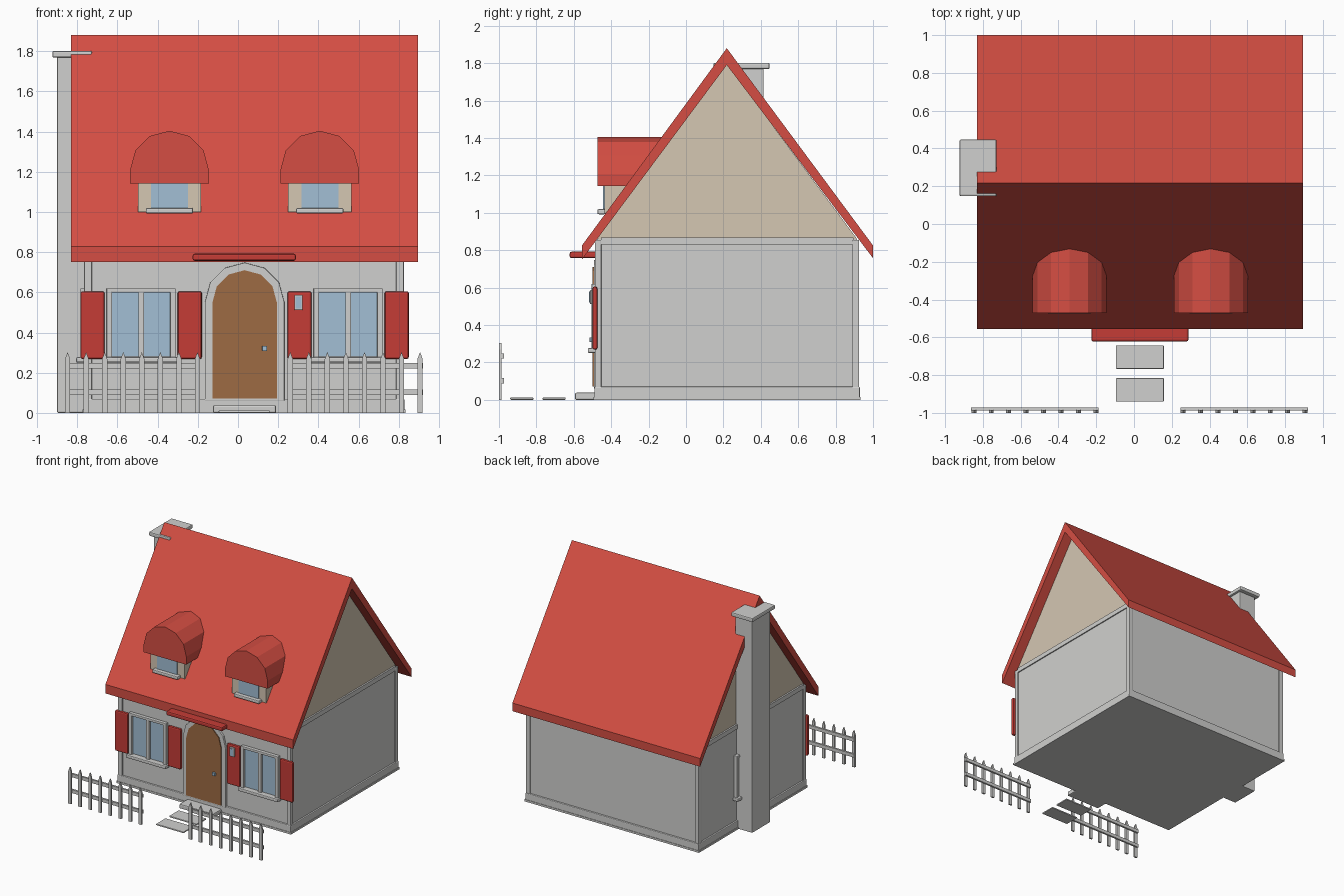
import bpy
import bmesh
from math import cos, sin, pi

cube = bpy.data.objects.get("Cube")
if cube:
    bpy.data.objects.remove(cube, do_unlink=True)


def material(name, rgb):
    m = bpy.data.materials.new(name)
    m.use_nodes = True
    m.diffuse_color = (*rgb, 1)
    m.node_tree.nodes["Principled BSDF"].inputs["Base Color"].default_value = (*rgb, 1)
    return m


GREY = material("pale grey", (0.63, 0.63, 0.62))
RED = material("roof red", (0.66, 0.076, 0.056))
SHUTTER = material("shutter red", (0.56, 0.045, 0.037))
TAN = material("cream plaster", (0.66, 0.57, 0.45))
BLUE = material("glass blue", (0.36, 0.52, 0.66))
BROWN = material("door brown", (0.34, 0.145, 0.057))

MID = 0.033            # centre line of the house in x
FRONT, BACK = -0.475, 0.915
LEFT, RIGHT = -0.755, 0.815
RIDGE = 0.218


def finish(name, bm, mat, bevel=0):
    bmesh.ops.recalc_face_normals(bm, faces=bm.faces)
    mesh = bpy.data.meshes.new(name)
    bm.to_mesh(mesh)
    bm.free()
    mesh.materials.append(mat)
    obj = bpy.data.objects.new(name, mesh)
    bpy.context.collection.objects.link(obj)
    if bevel:
        mod = obj.modifiers.new("Bevel", "BEVEL")
        mod.width = bevel
        mod.segments = 2
    return obj


def box(name, x, y, z, mat, bevel=0):
    bm = bmesh.new()
    bmesh.ops.create_cube(bm, size=1)
    for v in bm.verts:
        for i, span in enumerate((x, y, z)):
            v.co[i] = sum(span) / 2 + v.co[i] * (span[1] - span[0])
    return finish(name, bm, mat, bevel)


def prism(name, profile, span, axis, mat, bevel=0):
    """Extrude a closed profile along x (profile is y, z) or y (profile is x, z)."""
    bm = bmesh.new()

    def place(a, z, t):
        return (t, a, z) if axis == "x" else (a, t, z)
    face = bm.faces.new([bm.verts.new(place(a, z, span[0])) for a, z in profile])
    out = bmesh.ops.extrude_face_region(bm, geom=[face])
    for v in out["geom"]:
        if isinstance(v, bmesh.types.BMVert):
            v.co[0 if axis == "x" else 1] = span[1]
    return finish(name, bm, mat, bevel)


def arch(cx, radius, bottom, spring, steps=6):
    arc = [(cx + radius * cos(pi * i / steps), spring + radius * sin(pi * i / steps))
           for i in range(steps + 1)]
    return [(cx + radius, bottom)] + arc + [(cx - radius, bottom)]


# Main body, walls and gables
prism("gable_body", [(FRONT + .004, .05), (BACK - .004, .05), (BACK - .004, .865),
                     (RIDGE, 1.795), (FRONT + .004, .865)],
      (LEFT + .004, RIGHT - .004), "x", TAN)
box("walls", (LEFT, RIGHT), (FRONT, BACK), (.05, .86), GREY)
box("foundation", (-.768, .828), (-.49, .93), (0, .07), GREY, .006)
box("ground_slab", (-.773, .833), (-.494, .934), (0, .016), GREY)
for sx, x in (("left", (-.766, -.727)), ("right", (.787, .826))):
    for sy, y in (("front", (-.487, -.452)), ("back", (.89, .926))):
        box(f"{sy}_{sx}_corner_post", x, y, (.06, .855), GREY, .005)
for side, x in (("left", (-.764, -.74)), ("right", (.80, .824))):
    box(f"{side}_wall_band", x, (-.455, .895), (.83, .868), GREY)

# Roof with sloping slabs
prism("roof", [(-.555, .752), (RIDGE, 1.79), (1, .757),
               (1, .825), (RIDGE, 1.88), (-.555, .827)], (-.83, .896), "x", RED)

# Chimney
box("chimney", (-.9, -.745), (.175, .415), (0, 1.78), GREY, .006)
box("chimney_cap", (-.924, -.727), (.147, .447), (1.768, 1.802), GREY, .008)


# Windows, built as width across, depth outward and height
def window(name, place):
    def part(label, u, d, z, mat, bevel=0):
        x, y = place(u, d)
        box(f"{name}_{label}", tuple(sorted(x)), tuple(sorted(y)), z, mat, bevel)
    for label, s in (("left_jamb", 1), ("right_jamb", -1)):
        part(label, (s * .144, s * .172), (0, .03), (.26, .62), GREY, .004)
        part(label + "_glass", (s * .012, s * .146), (0, .008), (.28, .605), BLUE)
    part("head", (-.15, .15), (0, .03), (.599, .62), GREY, .004)
    part("mullion", (-.014, .014), (0, .024), (.27, .605), GREY, .003)
    part("sill", (-.185, .185), (0, .05), (.25, .277), GREY, .007)


for side, s in (("left", 1), ("right", -1)):
    c = MID + s * .515
    window(f"{side}_front_window",
           lambda u, d, c=c: ([c + k for k in u], [FRONT - k for k in d]))
    for label, o in (("outer", s), ("inner", -s)):
        sc = c + o * .242
        box(f"{side}_{label}_shutter", (sc - .06, sc + .06), (-.5, -.474),
            (.268, .605), SHUTTER, .01)
window("side_window", lambda u, d: ([LEFT - k for k in d], [.28 + k for k in u]))

# Door with arched surround
prism("door_surround", arch(MID, .198, .06, .55), (-.492, -.46), "y", GREY, .003)
prism("door", arch(MID, .16, .072, .55), (-.499, -.47), "y", BROWN)
box("door_knob", (.12, .145), (-.515, -.49), (.308, .334), BLUE, .003)
box("door_canopy", (-.226, .288), (-.622, -.47), (.757, .792), SHUTTER, .01)
box("doorstep", (-.125, .19), (-.594, -.48), (0, .038), GREY, .008)
box("letter_box", (.28, .322), (-.513, -.495), (.512, .587), GREY, .004)
box("letter_box_plate", (.287, .315), (-.518, -.512), (.52, .58), BLUE)

# Dormers
for side, s in (("left", 1), ("right", -1)):
    c = MID + s * .374
    prism(f"{side}_dormer_hood", arch(c, .196, 1.142, 1.208), (-.472, -.1), "y", RED)
    box(f"{side}_dormer_walls", (c - .157, c + .157), (-.437, -.2), (1, 1.16), TAN)
    box(f"{side}_dormer_glass", (c - .092, c + .092), (-.443, -.43), (1.01, 1.16), BLUE)
    box(f"{side}_dormer_sill", (c - .118, c + .118), (-.474, -.43), (.992, 1.02), GREY, .008)

# Fences of pointed pickets on two rails
for side, x0, x1 in (("right", -.862, -.188), ("left", .246, .92)):
    for label, z in (("lower", .088), ("upper", .22)):
        box(f"{side}_fence_{label}_rail", (x0, x1), (-.988, -.972), (z, z + .028), GREY)
    for i in range(8):
        px = x0 + .014 + i * (x1 - x0 - .028) / 7
        prism(f"{side}_picket_{i + 1}",
              [(px - .013, 0), (px + .013, 0), (px + .013, .268),
               (px, .303), (px - .013, .268)], (-1, -.986), "y", GREY)

# Stepping stones
for label, y in (("near", (-.767, -.643)), ("far", (-.94, -.816))):
    box(f"{label}_stepping_stone", (-.096, .158), y, (0, .012), GREY, .004)
